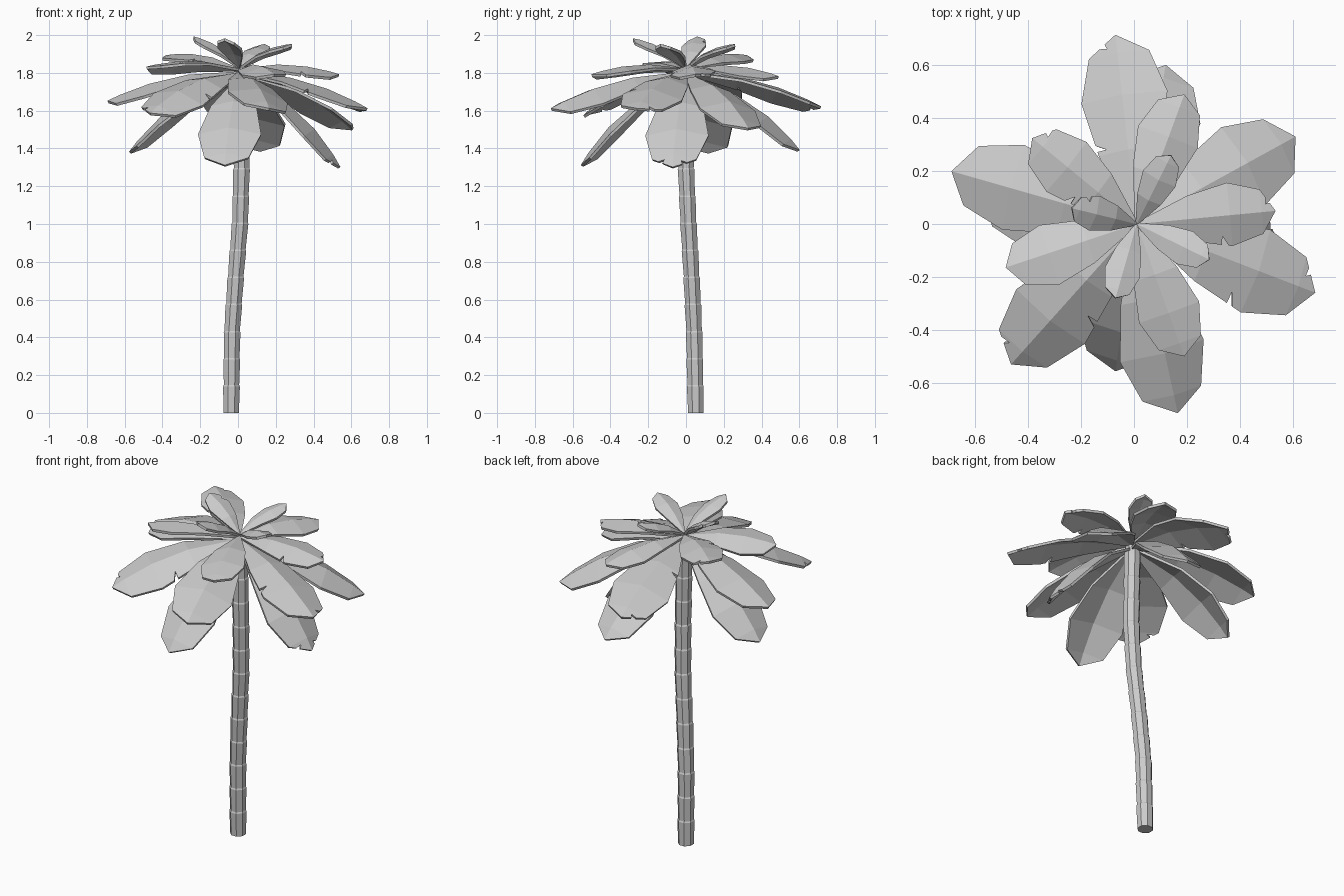
import bpy, bmesh, math
from mathutils import Vector

if "Cube" in bpy.data.objects:
    bpy.data.objects.remove(bpy.data.objects["Cube"])


def make_object(name, bm):
    me = bpy.data.meshes.new(name)
    bm.to_mesh(me)
    bm.free()
    ob = bpy.data.objects.new(name, me)
    bpy.context.collection.objects.link(ob)
    return ob


def interp(table, t):
    for (a, *pa), (b, *pb) in zip(table, table[1:]):
        if t <= b:
            k = (t - a) / (b - a)
            return [p + (q - p) * k for p, q in zip(pa, pb)]
    return table[-1][1:]


# Trunk: stacked flared segments along a gently leaning path
PATH = [(0, -.036, .052), (.44, -.031, .043), (.73, -.011, .029), (1.02, .012, .012),
        (1.3, .019, .0), (1.82, .01, .0)]
SIDES, SEG = 8, .1435
bm = bmesh.new()
levels = []
for i in range(12):
    levels += [(i * SEG + (.004 if i else 0), .044), ((i + 1) * SEG - .004, .048)]
levels.append((1.8, .036))
rings = []
for z, r in levels:
    x, y = interp(PATH, z)
    rings.append([bm.verts.new((x + r * math.cos((k + .5) * math.tau / SIDES),
                                y + r * math.sin((k + .5) * math.tau / SIDES), z))
                  for k in range(SIDES)])
for a, b in zip(rings, rings[1:]):
    for k in range(SIDES):
        n = (k + 1) % SIDES
        bm.faces.new((a[k], a[n], b[n], b[k]))
bm.faces.new(rings[0][::-1])
bm.faces.new(rings[-1])
bmesh.ops.recalc_face_normals(bm, faces=bm.faces)
make_object("trunk", bm)

# Leaf outline: position along the rib, half width as a share of the maximum
OUTLINE = [(0, .05), (.38, .72), (.67, 1.0), (.9, .7), (1, 0)]


def leaf(name, tip, base_z, width, arch, roll, notches=(), fold=.28):
    base, tip = Vector((.01, 0, base_z)), Vector(tip)
    run = tip - base
    side = Vector((-run.y, run.x, 0)).normalized()
    up = run.cross(side).normalized()

    def rib(t):
        return base + run * t + up * arch * 4 * t * (1 - t)

    def edge(t, s):
        # both halves fold down from the rib; roll tips the whole blade sideways
        w = interp(OUTLINE, t)[0] * width
        a = math.atan(fold) + s * roll
        return rib(t) + (side * s * math.cos(a) - up * math.sin(a)) * w * 1.04

    bm = bmesh.new()
    ribs = [bm.verts.new(rib(t)) for t, _ in OUTLINE]
    for s in (1, -1):
        edges = [bm.verts.new(edge(t, s)) for t, _ in OUTLINE[:-1]] + [ribs[-1]]
        for i in range(len(OUTLINE) - 1):
            t0, t1 = OUTLINE[i][0], OUTLINE[i + 1][0]
            loop = [ribs[i], edges[i]]
            # torn notches in the leaf margin
            for ns, nt in notches:
                if ns == s and t0 < nt < t1:
                    e0, e1 = edges[i].co, edges[i + 1].co
                    k, d = (nt - t0) / (t1 - t0), .013 / (e1 - e0).length
                    mid = e0.lerp(e1, k)
                    loop += [bm.verts.new(e0.lerp(e1, k - d)),
                             bm.verts.new(mid.lerp(rib(nt - .05), .32)),
                             bm.verts.new(e0.lerp(e1, k + d))]
            loop.append(edges[i + 1])
            if edges[i + 1] is not ribs[i + 1]:
                loop.append(ribs[i + 1])
            bm.faces.new(loop if s < 0 else loop[::-1])
    bmesh.ops.recalc_face_normals(bm, faces=bm.faces)
    if sum(f.normal.z for f in bm.faces) < 0:
        bmesh.ops.reverse_faces(bm, faces=bm.faces)
    mod = make_object(name, bm).modifiers.new("thickness", 'SOLIDIFY')
    mod.thickness, mod.offset = .015, -.6


# Leaf layers: base height, half width, arch, then (tip, roll, notches)
LAYERS = {
    "drooping_leaf": (1.78, .168, .065, [
        ((.12, .6, 1.39), 0, ()), ((-.575, .12, 1.38), 0, ()),
        ((-.07, -.555, 1.31), 0, ()), ((.54, -.07, 1.3), 0, ((-1, .94), (1, .95)))]),
    "wide_leaf": (1.805, .166, .045, [
        ((-.07, .715, 1.62), .17, ((1, .95), (1, .42))), ((-.69, .2, 1.65), .12, ()),
        ((.165, -.715, 1.61), .2, ()), ((.685, -.26, 1.61), .1, ((1, .94), (-1, .6)))]),
    "diagonal_leaf": (1.8, .168, .055, [
        ((.61, .33, 1.505), .05, ()),
        ((-.465, -.53, 1.585), .2, ((-1, .93), (1, .55)))]),
    "upper_leaf": (1.82, .12, .035, [
        ((.535, .05, 1.79), -.1, ((-1, .62), (1, .95))), ((.19, -.5, 1.79), -.08, ()),
        ((-.485, -.165, 1.83), -.2, ()),
        ((-.385, .325, 1.89), -.05, ((-1, .93), (1, .5))), ((.19, .49, 1.78), -.08, ())]),
    "crown_leaf": (1.83, .068, .026, [
        ((-.235, .06, 1.99), .1, ((-1, .8),)), ((-.07, -.28, 1.98), .1, ()),
        ((.285, -.135, 1.95), 0, ()), ((.14, .26, 1.95), 0, ())]),
}
for name, (z, w, arch, tips) in LAYERS.items():
    for i, (tip, roll, notches) in enumerate(tips):
        leaf(f"{name}_{i + 1}", tip, z, w, arch, roll, notches)
